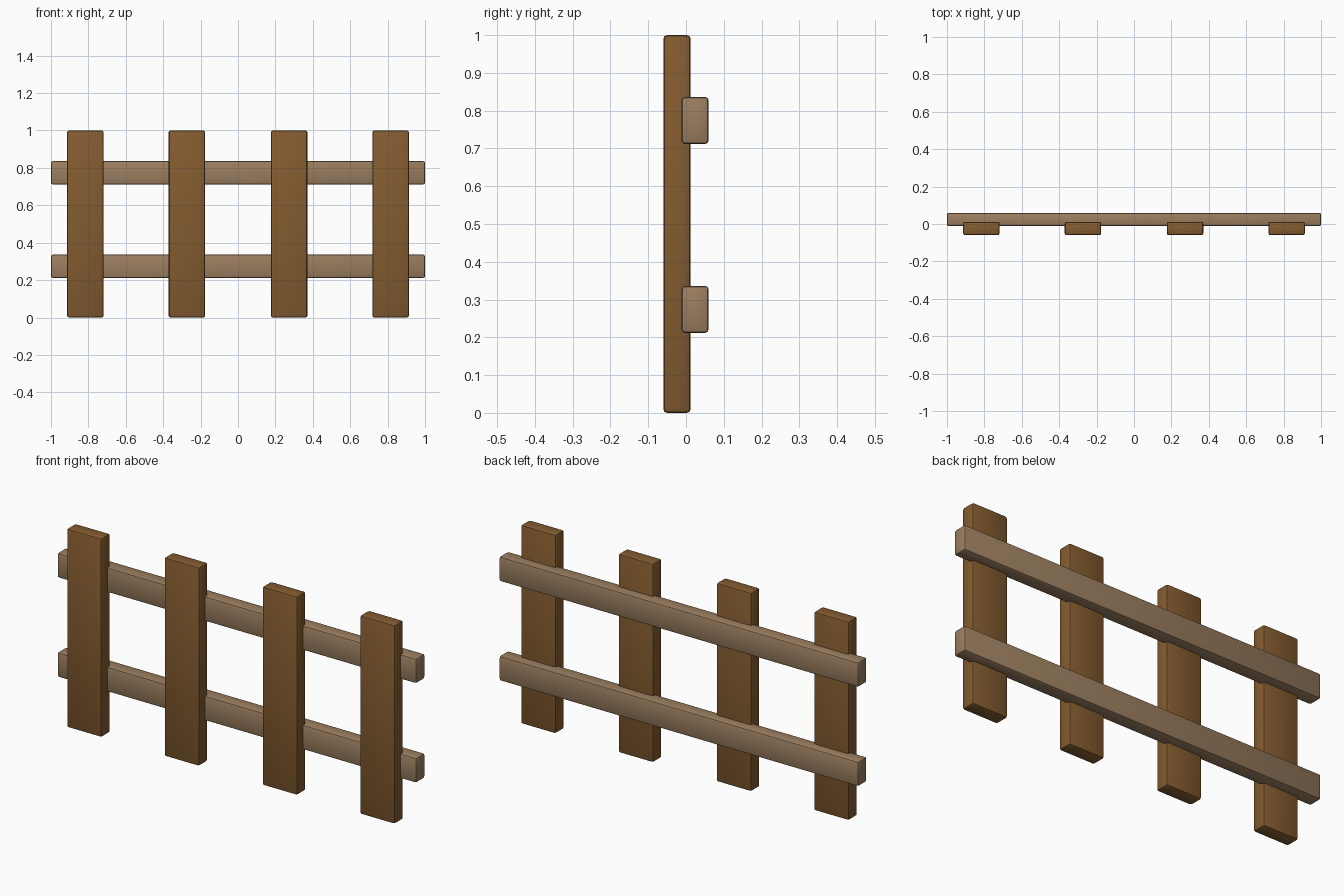
import bpy

if "Cube" in bpy.data.objects:
    bpy.data.objects.remove(bpy.data.objects["Cube"])


def make_material(name, color):
    mat = bpy.data.materials.new(name)
    mat.use_nodes = True
    mat.diffuse_color = color
    mat.node_tree.nodes["Principled BSDF"].inputs["Base Color"].default_value = color
    return mat


def add_board(name, center, size, mat):
    """A plank with softly rounded edges."""
    bpy.ops.mesh.primitive_cube_add(size=1, location=center)
    board = bpy.context.object
    board.name = name
    board.scale = size
    bpy.ops.object.transform_apply(location=False, rotation=False, scale=True)
    bevel = board.modifiers.new("rounded_edges", "BEVEL")
    bevel.width = 0.01
    bevel.segments = 2
    bpy.ops.object.modifier_apply(modifier=bevel.name)
    board.data.materials.append(mat)
    bpy.ops.object.shade_smooth_by_angle()
    return board


dark_wood = make_material("dark brown wood", (0.23, 0.106, 0.029, 1))
light_wood = make_material("light brown wood", (0.33, 0.21, 0.117, 1))

# Upright pickets at the front
for side, sign in (("right", -1), ("left", 1)):
    for place, x in (("inner", 0.273), ("outer", 0.816)):
        add_board(f"{side}_{place}_picket", (sign * x, -0.024, 0.5),
                  (0.195, 0.072, 1.0), dark_wood)

# Horizontal rails at the back, let into the pickets
for name, z in (("lower_rail", 0.274), ("upper_rail", 0.774)):
    add_board(name, (0, 0.024, z), (2.0, 0.072, 0.125), light_wood)
